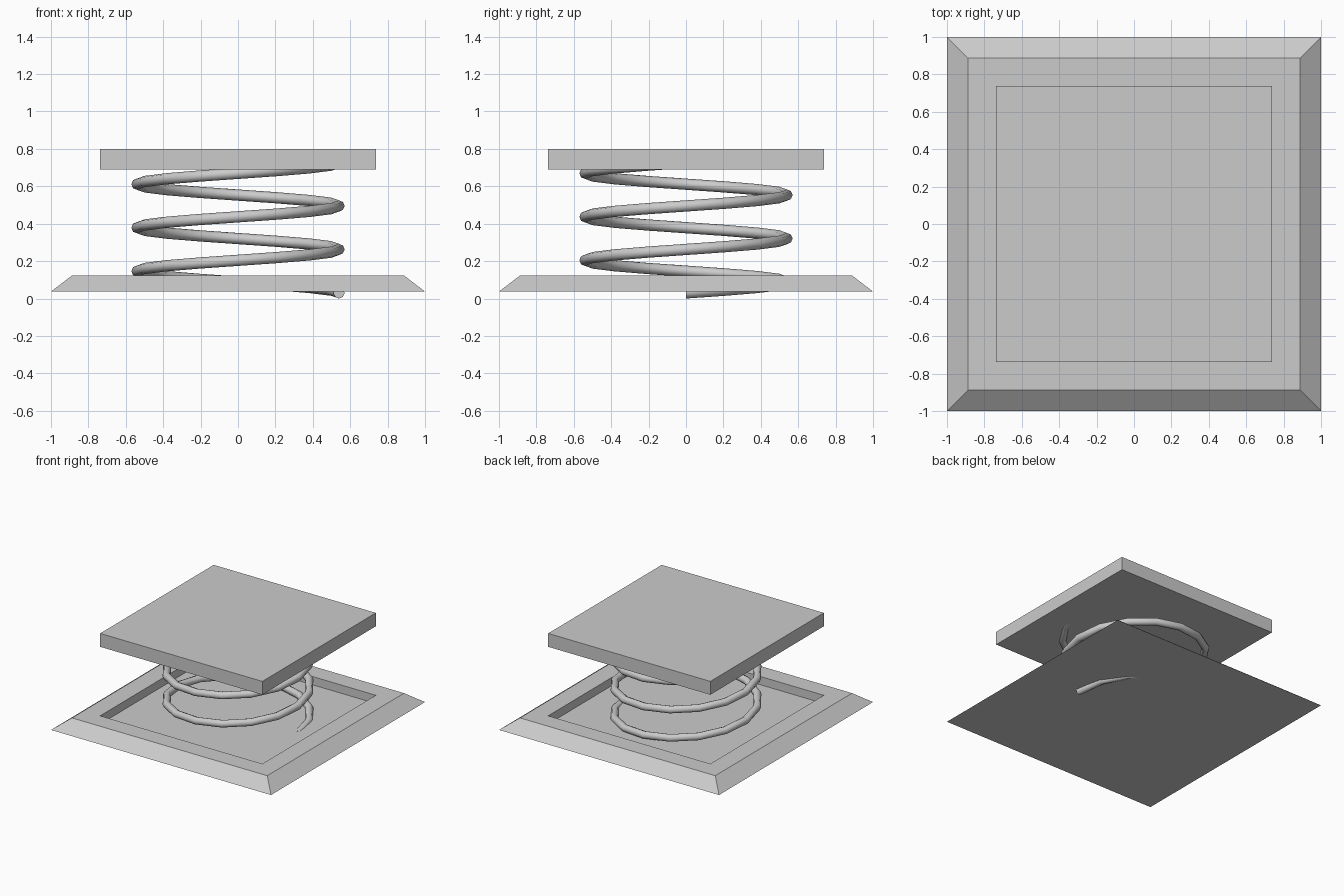
import bpy, bmesh, math
from mathutils import Matrix, Vector

if "Cube" in bpy.data.objects:
    bpy.data.objects.remove(bpy.data.objects["Cube"])


def make_object(name, bm, smooth=False):
    bmesh.ops.recalc_face_normals(bm, faces=bm.faces)
    for f in bm.faces:
        f.smooth = smooth
    mesh = bpy.data.meshes.new(name)
    bm.to_mesh(mesh)
    bm.free()
    obj = bpy.data.objects.new(name, mesh)
    bpy.context.collection.objects.link(obj)
    return obj


def square_stack(name, levels):
    """Loft square rings given as (half width, z), capped at both ends."""
    bm = bmesh.new()
    rings = [[bm.verts.new((sx * h, sy * h, z))
              for sx, sy in ((-1, -1), (1, -1), (1, 1), (-1, 1))]
             for h, z in levels]
    for a, b in zip(rings, rings[1:]):
        for i in range(4):
            j = (i + 1) % 4
            bm.faces.new((a[i], a[j], b[j], b[i]))
    bm.faces.new(rings[0][::-1])
    bm.faces.new(rings[-1])
    return make_object(name, bm)


# Bevelled base tray with a square recess the size of the plate
square_stack("base_tray", [(1.0, 0.037), (0.888, 0.123), (0.737, 0.123), (0.737, 0.055)])

# Top plate
square_stack("top_plate", [(0.737, 0.69), (0.737, 0.80)])

# Coil spring: a small circle swept along a helix
COIL_R, WIRE_R, PITCH, TURNS, STEPS, SIDES = 0.54, 0.03, 0.2325, 3, 16, 8
bm = bmesh.new()
rings = []
for i in range(TURNS * STEPS + 1):
    turn = Matrix.Rotation(2 * math.pi * i / STEPS, 3, 'Z')
    z = WIRE_R + PITCH * i / STEPS
    ring = []
    for k in range(SIDES):
        a = 2 * math.pi * k / SIDES
        p = turn @ Vector((COIL_R + WIRE_R * math.cos(a), 0, WIRE_R * math.sin(a)))
        ring.append(bm.verts.new(p + Vector((0, 0, z))))
    rings.append(ring)
for a, b in zip(rings, rings[1:]):
    for k in range(SIDES):
        n = (k + 1) % SIDES
        bm.faces.new((a[k], a[n], b[n], b[k]))
caps = [bm.faces.new(rings[0]), bm.faces.new(rings[-1])]
spring = make_object("coil_spring", bm, smooth=True)
for poly in list(spring.data.polygons)[-2:]:
    poly.use_smooth = False
